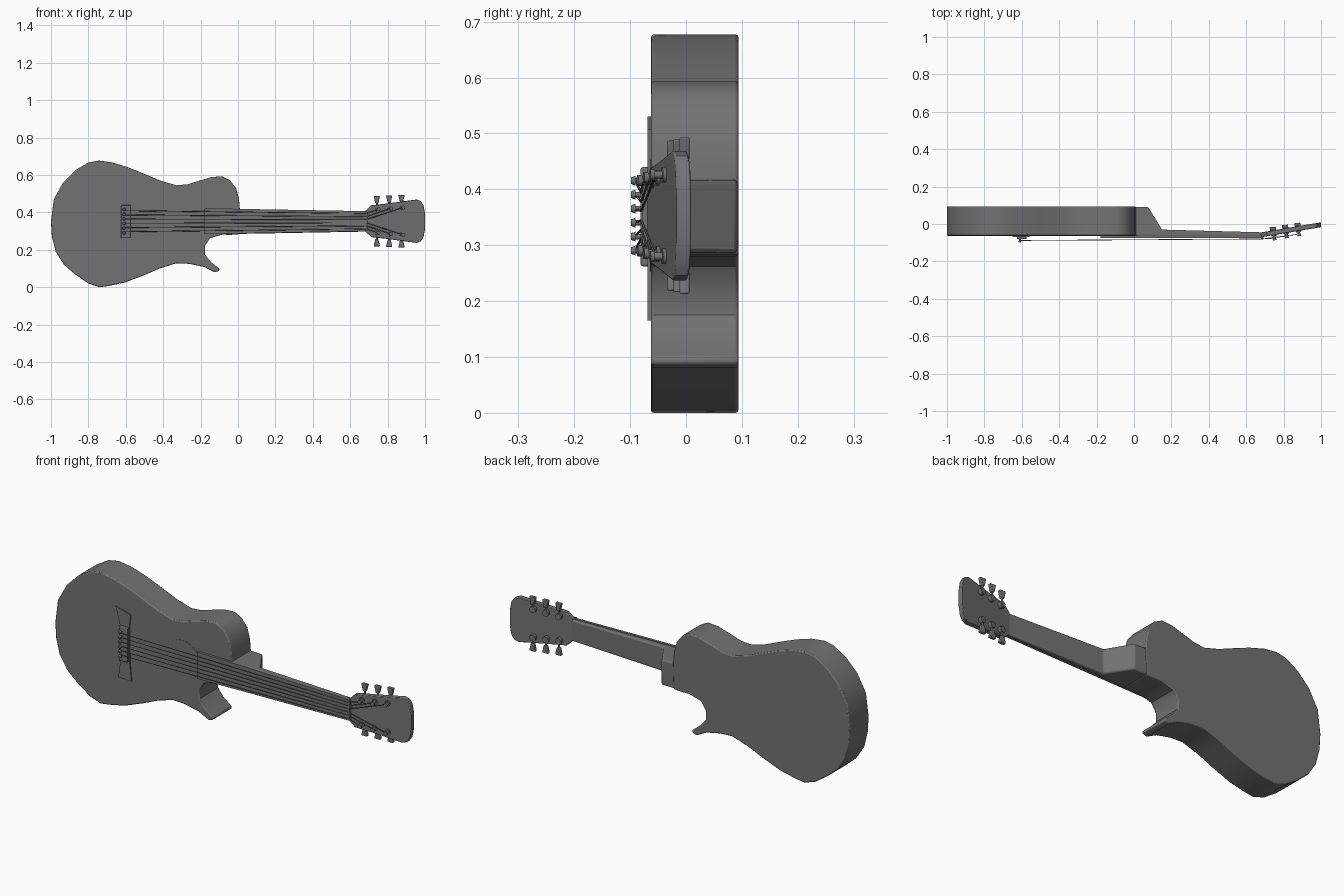
import bpy, bmesh, math
from mathutils import Vector

old = bpy.data.objects.get("Cube")
if old:
    bpy.data.objects.remove(old, do_unlink=True)

mat = bpy.data.materials.new("dark grey")
mat.use_nodes = True
GREY = (0.17, 0.17, 0.17, 1)
mat.diffuse_color = GREY
mat.node_tree.nodes["Principled BSDF"].inputs["Base Color"].default_value = GREY

MID = 0.353  # height of the string axis


def finish(name, bm, bevel=0, segments=2):
    bmesh.ops.recalc_face_normals(bm, faces=bm.faces)
    mesh = bpy.data.meshes.new(name)
    bm.to_mesh(mesh)
    bm.free()
    mesh.materials.append(mat)
    ob = bpy.data.objects.new(name, mesh)
    bpy.context.collection.objects.link(ob)
    if bevel:
        mod = ob.modifiers.new("Bevel", "BEVEL")
        mod.width = bevel
        mod.segments = segments
        mod.limit_method = "ANGLE"
        mod.angle_limit = math.radians(50)
    bpy.ops.object.select_all(action="DESELECT")
    ob.select_set(True)
    bpy.context.view_layer.objects.active = ob
    bpy.ops.object.shade_smooth_by_angle(angle=math.radians(35))
    return ob


def prism(name, pts, side_a, side_b, bevel=0):
    """Closed solid between two mappings of the same outline."""
    bm = bmesh.new()
    a = [bm.verts.new(side_a(*p)) for p in pts]
    b = [bm.verts.new(side_b(*p)) for p in pts]
    bm.faces.new(a)
    bm.faces.new(b)
    for i in range(len(pts)):
        j = (i + 1) % len(pts)
        bm.faces.new((a[i], a[j], b[j], b[i]))
    return finish(name, bm, bevel)


def plate(name, pts, y0, y1, bevel=0):
    return prism(name, pts, lambda x, z: (x, y0, z), lambda x, z: (x, y1, z), bevel)


def add_rod(bm, p, q, r, r2=None, sides=12):
    p, q = Vector(p), Vector(q)
    m = (q - p).to_track_quat("Z", "Y").to_matrix().to_4x4()
    m.translation = (p + q) / 2
    bmesh.ops.create_cone(bm, cap_ends=True, segments=sides, radius1=r,
                          radius2=r if r2 is None else r2,
                          depth=(q - p).length, matrix=m)


# Body with cutaway and a pointed lower horn
body = [(-1, .35), (-.985, .47), (-.935, .56), (-.87, .625), (-.80, .667), (-.745, .677),
        (-.675, .668), (-.59, .642), (-.51, .61), (-.415, .57), (-.33, .545), (-.27, .55),
        (-.20, .572), (-.14, .589), (-.085, .593), (-.043, .572), (-.01, .53), (.005, .475),
        (.01, .415), (.005, .283), (-.04, .28), (-.085, .281), (-.15, .262), (-.177, .22),
        (-.177, .175), (-.145, .135), (-.10, .10), (-.10, .087), (-.125, .08), (-.18, .108),
        (-.26, .125), (-.33, .128), (-.42, .10), (-.50, .065), (-.605, .025), (-.685, .008),
        (-.74, 0), (-.80, .02), (-.87, .068), (-.93, .12), (-.975, .19), (-.995, .27)]
plate("body", body, -.063, .094, .005)

# Sound hole rim, a thin disc on the top
ring = [(-.272 + .1 * math.cos(t * math.tau / 48), MID + .1 * math.sin(t * math.tau / 48))
        for t in range(48)]
plate("sound_hole", ring, -.060, -.0645)


# Neck with heel, and fretboard, both narrowing towards the head
def half_width(x):
    return .066 - .018 * x


neck = [(-.02, -.064), (-.02, .092), (.075, .092), (.15, -.03), (.70, -.045), (.70, -.066)]
prism("neck", neck, lambda x, y: (x, y, MID - half_width(x) - .002),
      lambda x, y: (x, y, MID + half_width(x) - .001), .007)
board = [(-.18, -.062), (-.18, -.075), (.68, -.075), (.68, -.062)]
prism("fretboard", board, lambda x, y: (x, y, MID - half_width(x)),
      lambda x, y: (x, y, MID + half_width(x)))
plate("nut", [(.678, .302), (.692, .302), (.692, .408), (.678, .408)], -.060, -.079)


# Headstock, leaning back
def head_front(x):
    return -.069 + (x - .69) * .168


THICK = .026
half = [(.68, .054), (.712, .085), (.80, .095), (.955, .116), (.978, .107), (.992, .085), (1.0, .04)]
head = half + [(x, -z) for x, z in reversed(half)]
prism("headstock", head, lambda x, z: (x, head_front(x), MID + z),
      lambda x, z: (x, head_front(x) + THICK, MID + z), .003)

# Bridge: flared thin base, raised saddle block and pins
base = [(-.65, .53), (-.565, .507), (-.572, .44), (-.57, .26), (-.56, .165),
        (-.635, .168), (-.622, .26), (-.625, .44)]
plate("bridge_base", base, -.060, -.069)
plate("bridge_block", [(-.625, .262), (-.575, .262), (-.575, .44), (-.625, .44)],
      -.062, -.081, .004)
bm = bmesh.new()
for i in range(6):
    z = MID + (i - 2.5) * .025
    add_rod(bm, (-.61, -.078, z), (-.61, -.091, z), .005)
    add_rod(bm, (-.61, -.090, z), (-.61, -.098, z), .009, .006)
finish("bridge_pins", bm)

# Tuners: posts in front, gear housing behind, flared button at the side
axis = Vector((.166, -.986, 0))
posts = []
for side, label in ((1, "upper"), (-1, "lower")):
    for k in range(3):
        x = .748 + .066 * k
        z = MID + side * (.063 + .005 * k)
        front = Vector((x, head_front(x), z))
        back = front - axis * THICK
        bm = bmesh.new()
        add_rod(bm, front - axis * .002, front + axis * .006, .014)
        add_rod(bm, front, front + axis * .024, .007)
        add_rod(bm, front + axis * .020, front + axis * .028, .010)
        add_rod(bm, back + axis * .002, back - axis * .017, .016)
        shaft = back - axis * .009
        tip = shaft + Vector((0, 0, side * .05))
        add_rod(bm, shaft, tip, .005)
        finish(f"{label}_tuner_{k + 1}", bm)
        posts.append((side, k, front + axis * .017))
        cx, cy = tip.x, tip.y
        z0, z1 = MID + side * (.096 + .002 * k), MID + side * (.134 + .003 * k)
        plate(f"{label}_button_{k + 1}",
              [(cx - .008, z0), (cx + .008, z0), (cx + .017, z1), (cx - .017, z1)],
              cy - .009, cy + .009, .003)

# Strings from the bridge over the nut to the posts
bm = bmesh.new()
for side, k, post in posts:
    rank = 2.5 - k
    saddle = (-.605, -.088, MID + side * rank * .0225)
    nut = (.685, -.080, MID + side * rank * .0165)
    add_rod(bm, saddle, nut, .0022, sides=6)
    add_rod(bm, nut, post, .0022, sides=6)
finish("strings", bm)
